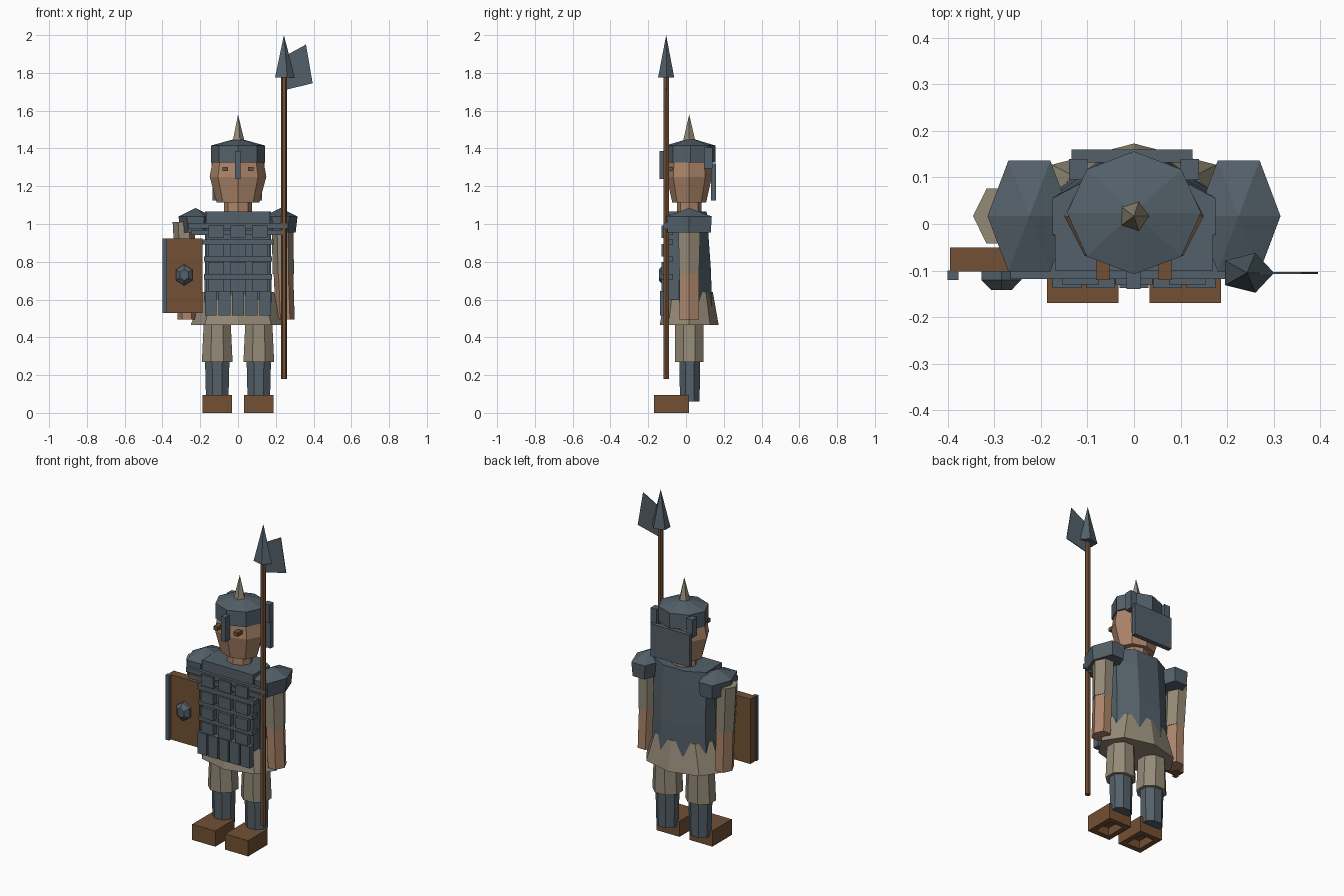
import bpy, bmesh, math
from mathutils import Vector

if "Cube" in bpy.data.objects:
    bpy.data.objects.remove(bpy.data.objects["Cube"])


def mat(name, col):
    m = bpy.data.materials.new(name)
    m.diffuse_color = (*col, 1)
    m.use_nodes = True
    m.node_tree.nodes["Principled BSDF"].inputs["Base Color"].default_value = m.diffuse_color
    return m


STEEL = mat("slate steel", (0.088, 0.118, 0.143))
CLOTH = mat("tan cloth", (0.30, 0.255, 0.185))
SKIN = mat("skin", (0.41, 0.235, 0.145))
LEATHER = mat("brown leather", (0.17, 0.08, 0.034))


def finish(name, bm, m):
    bmesh.ops.recalc_face_normals(bm, faces=bm.faces)
    me = bpy.data.meshes.new(name)
    bm.to_mesh(me)
    bm.free()
    me.materials.append(m)
    ob = bpy.data.objects.new(name, me)
    bpy.context.collection.objects.link(ob)
    return ob


def box(name, x, y, z, m, hollow=0):
    """Box from (min, max) ranges; hollow cuts a recess into the underside."""
    bm = bmesh.new()
    bmesh.ops.create_cube(bm, size=1)
    for v in bm.verts:
        v.co = Vector([r[0] + (c + 0.5) * (r[1] - r[0]) for r, c in zip((x, y, z), v.co)])
    if hollow:
        bottom = min(bm.faces, key=lambda f: f.calc_center_median().z)
        bmesh.ops.inset_region(bm, faces=[bottom], thickness=hollow)
        rim = bmesh.ops.extrude_discrete_faces(bm, faces=[bottom])["faces"]
        for v in rim[0].verts:
            v.co.z += 0.05
    return finish(name, bm, m)


def loft(name, rings, n, m, phase=0.0):
    """Stack of n-sided rings (z, cx, cy, rx, ry); a zero radius makes an apex."""
    bm = bmesh.new()
    prev = None
    for z, cx, cy, rx, ry in rings:
        k = 1 if rx == 0 else n
        cur = [bm.verts.new((cx + rx * math.cos(phase + i * math.tau / n),
                             cy + ry * math.sin(phase + i * math.tau / n), z)) for i in range(k)]
        if prev is None:
            if k > 1:
                bm.faces.new(cur)
        else:
            for i in range(n):
                j = (i + 1) % n
                quad = [prev[i % len(prev)], prev[j % len(prev)], cur[j % k], cur[i % k]]
                bm.faces.new(list(dict.fromkeys(quad)))
        prev = cur
    if len(prev) > 1:
        bm.faces.new(prev)
    return finish(name, bm, m)


E = math.pi / 8
CY = 0.017

# Legs, shoulder pads and paired helmet details
for s, side in ((-1, "left"), (1, "right")):
    x = s * 0.11
    box(f"{side}_boot", (x - 0.077, x + 0.077), (-0.17, 0.015), (0, 0.095), LEATHER, 0.045)
    loft(f"{side}_greave", [(0.06, x, 0.02, 0.064, 0.056), (0.28, x, 0.02, 0.07, 0.06)], 8, STEEL, E)
    loft(f"{side}_trouser_leg", [(0.27, x, CY, 0.088, 0.082), (0.52, x, CY, 0.075, 0.08)], 8, CLOTH, E)
    px = s * 0.225
    loft(f"{side}_shoulder_pad", [(0.955, px, CY, 0.08, 0.132), (1.04, px, CY, 0.09, 0.138),
                                  (1.085, px, CY, 0, 0)], 6, STEEL)
    ex = s * 0.067
    box(f"{side}_eye", (ex - 0.014, ex + 0.014), (-0.12, -0.07), (1.28, 1.302), LEATHER)
    gx = s * 0.12
    box(f"{side}_helmet_tab", (gx - 0.02, gx + 0.02), (0.095, 0.14), (1.295, 1.405), STEEL)

# Arms: sleeve and bare forearm
for side, xt, xm, xb in (("left", -0.288, -0.275, -0.27), ("right", 0.235, 0.24, 0.25)):
    loft(f"{side}_sleeve", [(0.735, xm, CY, 0.056, 0.06), (1.01, xt, CY, 0.058, 0.068)], 6, CLOTH)
    loft(f"{side}_forearm", [(0.495, xb, CY, 0.05, 0.06), (0.75, xm, CY, 0.052, 0.06)], 6, SKIN)

# Tunic skirt and cuirass
loft("tunic_skirt", [(0.465, 0, CY, 0.25, 0.156), (0.64, 0, CY, 0.19, 0.125)], 8, CLOTH)
loft("cuirass", [(0.56, 0, CY, 0.195, 0.13), (0.75, 0, CY, 0.19, 0.125),
                 (0.97, 0, CY, 0.19, 0.108), (1.065, 0, CY, 0.19, 0.1)], 8, STEEL, E)
box("chest_plate", (-0.17, 0.17), (-0.1, 0.0), (0.6, 1.065), STEEL)

# Layered armour bands and raised plates on the chest
for i, (z, w) in enumerate(((0.99, 0.265), (0.955, 0.25), (0.905, 0.19), (0.815, 0.18), (0.72, 0.18))):
    box(f"chest_band_{i}", (-w, w), (-0.118, -0.07), (z - 0.014, z + 0.014), STEEL)
for r, z in enumerate((0.96, 0.86, 0.765, 0.675)):
    for c, x in enumerate((-0.115, 0, 0.115)):
        box(f"chest_tile_{r}_{c}", (x - 0.04, x + 0.04), (-0.13, -0.08), (z - 0.033, z + 0.033), STEEL)

# Hanging strips below the chest
for i in range(5):
    x = -0.144 + i * 0.072
    box(f"hanging_strip_{i}", (x - 0.031, x + 0.031), (-0.138, -0.1), (0.515, 0.645), STEEL)

# Neck and head
loft("neck", [(1.04, 0, CY, 0.075, 0.065), (1.15, 0, CY, 0.075, 0.065)], 8, SKIN)
loft("head", [(1.115, 0, CY, 0.113, 0.09), (1.25, 0, CY, 0.15, 0.12), (1.335, 0, CY, 0.135, 0.112)], 8, SKIN)

# Helmet with spike, nose guard and neck guard
loft("helmet", [(1.325, 0, 0.024, 0.144, 0.132), (1.415, 0, 0.024, 0.144, 0.132),
                (1.455, 0, 0.024, 0, 0)], 8, STEEL)
loft("helmet_spike", [(1.44, 0, CY, 0.034, 0.034), (1.58, 0, CY, 0, 0)], 5, CLOTH)
box("nose_guard", (-0.016, 0.014), (-0.14, -0.095), (1.238, 1.387), STEEL)
box("neck_guard", (-0.134, 0.126), (0.132, 0.16), (1.125, 1.32), STEEL)

# Shield with edge strip and boss
box("shield_board", (-0.395, -0.187), (-0.102, -0.05), (0.53, 0.922), LEATHER)
box("shield_edge", (-0.401, -0.377), (-0.12, -0.1), (0.53, 0.922), STEEL)
boss = loft("shield_boss", [(0, 0, 0, 0.05, 0.056), (0.02, 0, 0, 0.05, 0.056),
                            (0.042, 0, 0, 0.025, 0.03)], 6, STEEL, math.pi / 6)
boss.location = (-0.285, -0.1, 0.73)
boss.rotation_euler = (math.pi / 2, 0, 0)

# Polearm: shaft, point and axe blade
SX, SY = 0.243, -0.105
loft("spear_shaft", [(0.18, SX, SY, 0.016, 0.016), (1.79, SX, SY, 0.016, 0.016)], 6, LEATHER)
loft("spear_point", [(1.775, SX, SY, 0.058, 0.045), (2.0, SX, SY, 0, 0)], 5, STEEL)
bm = bmesh.new()
outline = ((0.25, 1.89), (0.36, 1.95), (0.395, 1.745), (0.25, 1.71))
blade = bm.faces.new([bm.verts.new((x, SY - 0.002, z)) for x, z in outline])
ext = bmesh.ops.extrude_face_region(bm, geom=[blade])["geom"]
bmesh.ops.translate(bm, verts=[g for g in ext if isinstance(g, bmesh.types.BMVert)], vec=(0, 0.004, 0))
finish("axe_blade", bm, STEEL)
